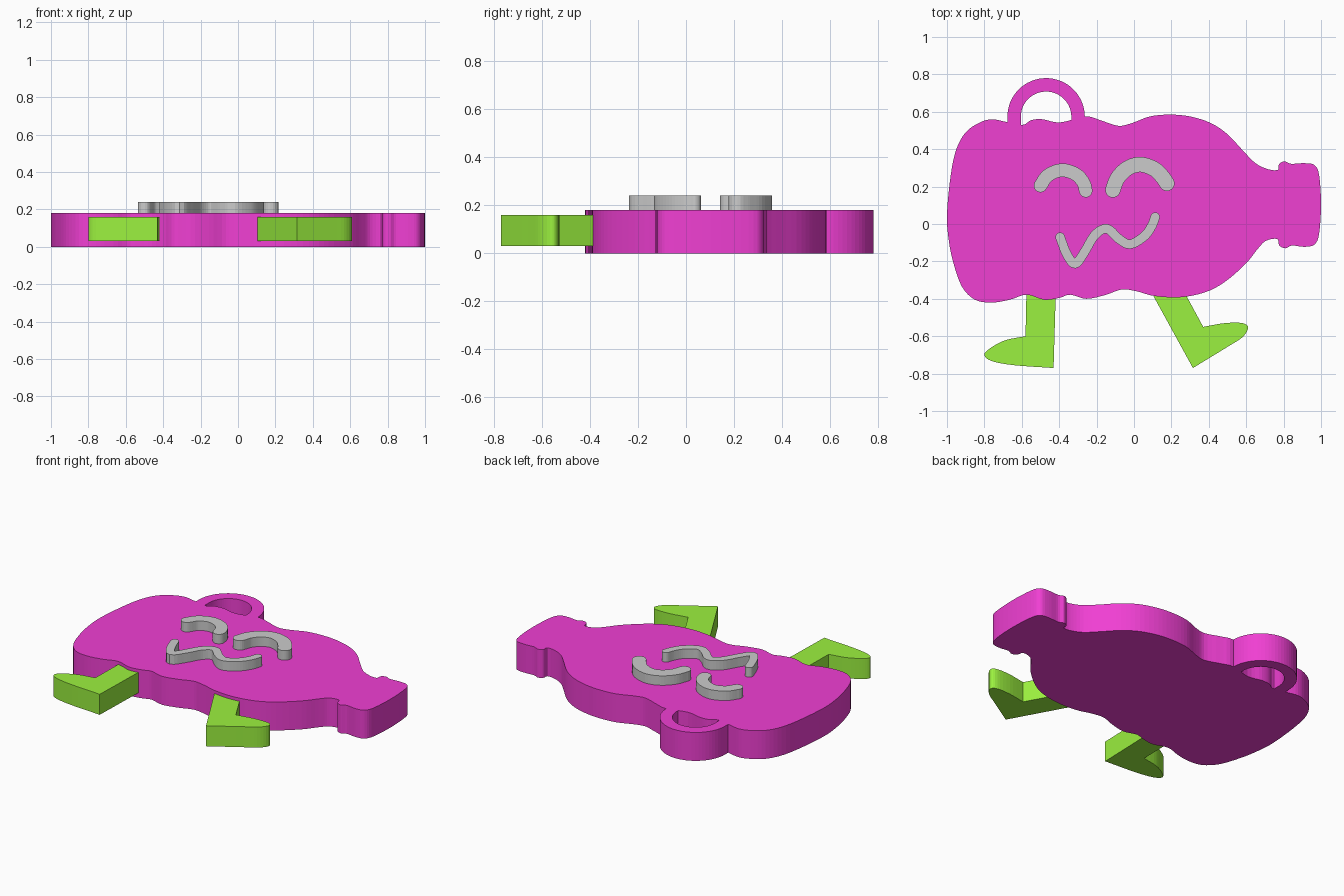
import bpy, bmesh, math
from mathutils import Vector

if "Cube" in bpy.data.objects:
    bpy.data.objects.remove(bpy.data.objects["Cube"])


def material(name, color):
    m = bpy.data.materials.new(name)
    m.diffuse_color = (*color, 1)
    m.use_nodes = True
    m.node_tree.nodes["Principled BSDF"].inputs["Base Color"].default_value = m.diffuse_color
    return m


PINK = material("pink", (0.87, 0.05, 0.65))
GREEN = material("green", (0.33, 0.88, 0.05))


def spline(points, steps, closed=False):
    """Smooth curve through the given 2D points."""
    p = [Vector(q) for q in points]
    n = len(p)
    if closed:
        get = lambda i: p[i % n]
    else:
        ext = [2 * p[0] - p[1]] + p + [2 * p[-1] - p[-2]]
        get = lambda i: ext[i + 1]
    out = []
    for i in range(n if closed else n - 1):
        a, b, c, d = (get(i + k) for k in (-1, 0, 1, 2))
        for s in range(steps):
            t = s / steps
            out.append(0.5 * (2 * b + (c - a) * t + (2 * a - 5 * b + 4 * c - d) * t * t
                              + (3 * b - a - 3 * c + d) * t ** 3))
    return out if closed else out + [p[-1]]


def arc(center, r, a0, a1, n):
    return [Vector((center[0] + r * math.cos(a0 + (a1 - a0) * i / n),
                    center[1] + r * math.sin(a0 + (a1 - a0) * i / n))) for i in range(n + 1)]


def plate(name, outline, z0, z1, mat=None):
    """Extrude a flat outline between two heights."""
    bm = bmesh.new()
    face = bm.faces.new([bm.verts.new((q[0], q[1], z0)) for q in outline])
    top = bmesh.ops.extrude_face_region(bm, geom=[face])["geom"]
    bmesh.ops.translate(bm, vec=(0, 0, z1 - z0),
                        verts=[v for v in top if isinstance(v, bmesh.types.BMVert)])
    bmesh.ops.triangulate(bm, faces=[f for f in bm.faces if len(f.verts) > 4])
    bmesh.ops.recalc_face_normals(bm, faces=bm.faces)
    me = bpy.data.meshes.new(name)
    bm.to_mesh(me)
    bm.free()
    ob = bpy.data.objects.new(name, me)
    bpy.context.collection.objects.link(ob)
    if mat:
        me.materials.append(mat)
    return ob


def stroke(name, points, half):
    """Raised line of constant width with round ends."""
    path = spline(points, 5)
    left, right, dirs = [], [], []
    for i, q in enumerate(path):
        d = (path[min(i + 1, len(path) - 1)] - path[max(i - 1, 0)]).normalized()
        side = Vector((-d.y, d.x)) * half
        dirs.append(math.atan2(d.y, d.x))
        left.append(q + side)
        right.append(q - side)
    h = math.pi / 2
    end = arc(path[-1], half, dirs[-1] - h, dirs[-1] + h, 10)[1:-1]
    start = arc(path[0], half, dirs[0] + h, dirs[0] + 3 * h, 10)[1:-1]
    plate(name, right + end + left[::-1] + start, 0.17, 0.24)


# Bottle-shaped body: wavy upper edge, neck and cap, wavy lower edge
upper = [(-1, .05), (-.98, .26), (-.95, .40), (-.90, .49), (-.83, .54), (-.76, .56), (-.68, .545),
         (-.595, .53), (-.55, .555), (-.49, .56), (-.395, .543), (-.26, .575), (-.18, .555),
         (-.085, .525), (-.01, .54), (.085, .575), (.19, .585), (.30, .575), (.41, .54),
         (.50, .48), (.58, .395), (.65, .325), (.72, .292)]
cap = [(.77, .29), (.775, .32), (.805, .335), (.84, .322), (.91, .325), (.965, .315), (.99, .26),
       (1, .105), (.99, -.05), (.965, -.11), (.91, -.122), (.845, -.115), (.81, -.13),
       (.777, -.115), (.765, -.08)]
lower = [(.705, -.09), (.66, -.135), (.595, -.215), (.485, -.31), (.38, -.365), (.245, -.392),
         (.11, -.385), (.015, -.36), (-.065, -.35), (-.155, -.38), (-.255, -.40), (-.34, -.378),
         (-.40, -.395), (-.48, -.405), (-.575, -.378), (-.665, -.405), (-.76, -.42),
         (-.85, -.405), (-.92, -.335), (-.965, -.21), (-.99, -.09)]
plate("body", spline(upper + cap + lower, 4, closed=True), 0, 0.18, PINK)

# Hanging loop
c = (-.47, .573)
outer = arc(c, .207, 0, math.pi, 32)
inner = arc(c, .135, math.pi, 0, 32)
plate("hanging_loop", [(-.263, .53)] + outer + [(-.677, .53), (-.605, .51)] + inner
      + [(-.335, .53)], 0, 0.18, PINK)

# Legs with pointed feet
left_toe = spline([(-.58, -.60), (-.69, -.622), (-.77, -.665), (-.80, -.70), (-.76, -.733),
                   (-.64, -.755), (-.43, -.77)], 4)
plate("left_leg", [(-.575, -.36)] + left_toe + [(-.418, -.36)], 0.03, 0.16, GREEN)
right_toe = spline([(.315, -.77), (.50, -.657), (.58, -.605), (.61, -.555), (.58, -.53),
                    (.485, -.53), (.37, -.55)], 4)
plate("right_leg", [(.09, -.36)] + right_toe + [(.267, -.36)], 0.03, 0.16, GREEN)

# Raised face
stroke("left_eye", [(-.50, .205), (-.46, .26), (-.385, .288), (-.31, .265), (-.27, .22),
                    (-.258, .178)], .036)
stroke("right_eye", [(-.113, .182), (-.088, .245), (-.035, .298), (.035, .318), (.11, .293),
                     (.155, .248), (.176, .217)], .041)
stroke("mouth", [(-.395, -.07), (-.36, -.16), (-.315, -.213), (-.265, -.15), (-.21, -.06),
                 (-.145, -.025), (-.08, -.08), (-.02, -.108), (.055, -.065), (.095, -.01),
                 (.113, .037)], .025)
